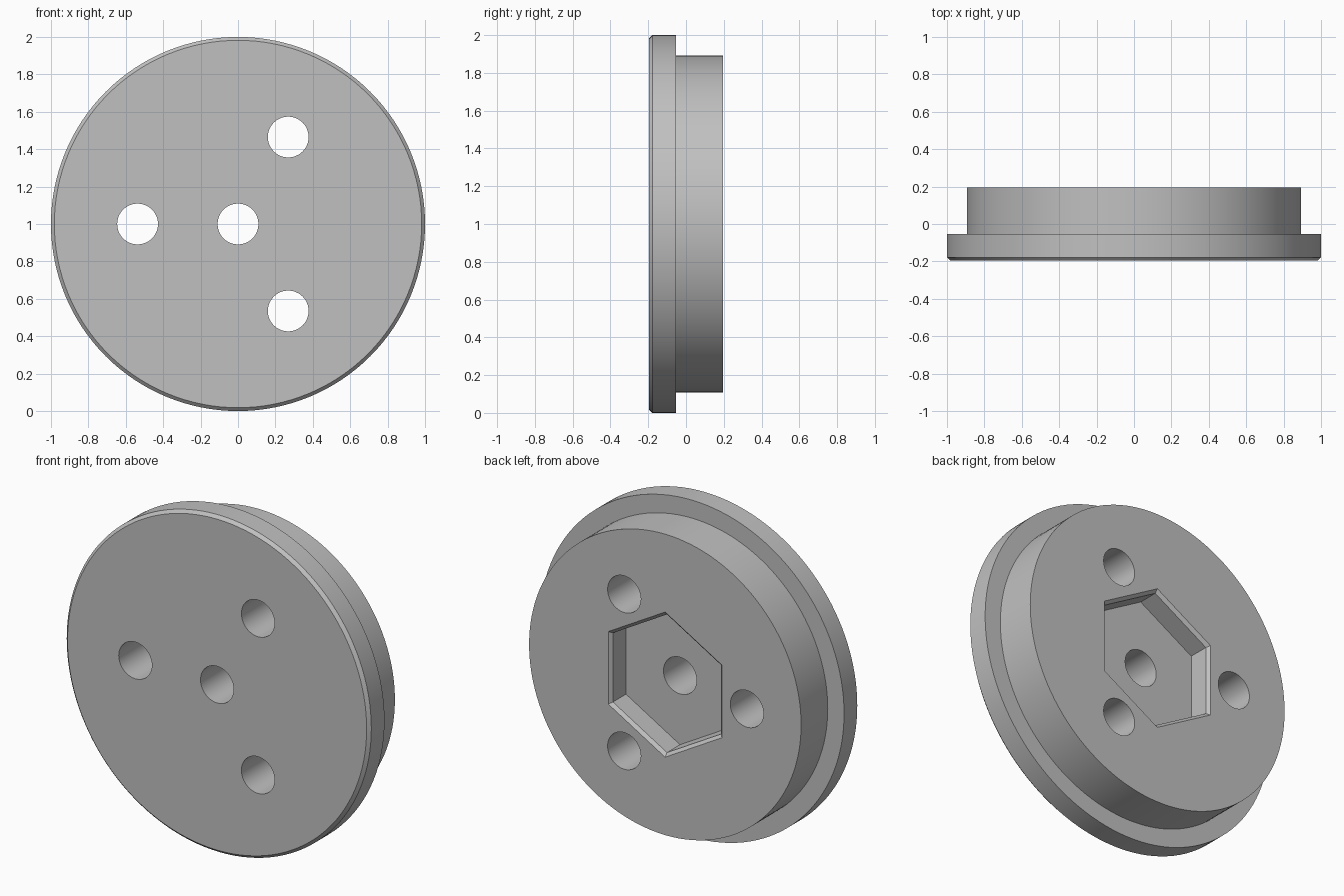
import bpy
import bmesh
from math import cos, sin, pi, radians

cube = bpy.data.objects.get("Cube")
if cube:
    bpy.data.objects.remove(cube, do_unlink=True)

grey = bpy.data.materials.new("plain grey")
grey.use_nodes = True
colour = (0.53, 0.53, 0.53, 1)
grey.diffuse_color = colour
grey.node_tree.nodes["Principled BSDF"].inputs["Base Color"].default_value = colour


def turned(name, rings, sides, x=0, z=1):
    """Closed solid along y, lofted through (y, radius) rings."""
    bm = bmesh.new()
    loops = []
    for y, r in rings:
        angles = [pi / 2 + 2 * pi * i / sides for i in range(sides)]
        loops.append([bm.verts.new((x + r * cos(a), y, z + r * sin(a))) for a in angles])
    for a, b in zip(loops, loops[1:]):
        for i in range(sides):
            j = (i + 1) % sides
            bm.faces.new((a[i], a[j], b[j], b[i]))
    bm.faces.new(loops[0])
    bm.faces.new(loops[-1])
    bmesh.ops.recalc_face_normals(bm, faces=bm.faces)
    mesh = bpy.data.meshes.new(name)
    bm.to_mesh(mesh)
    bm.free()
    mesh.materials.append(grey)
    obj = bpy.data.objects.new(name, mesh)
    bpy.context.collection.objects.link(obj)
    return obj


FRONT, STEP, BACK = -0.196, -0.054, 0.196
CHAMFER = 0.018

# Flanged disc with a chamfered front rim
disc = turned("flanged_disc", [
    (FRONT, 1 - CHAMFER), (FRONT + CHAMFER, 1), (STEP, 1), (STEP, 0.893), (BACK, 0.893),
], 128)

# Hexagonal pocket with a chamfered mouth
hexagon = 0.355 / cos(pi / 6)
flare = CHAMFER / cos(pi / 6)
cutters = [turned("pocket_cutter", [
    (BACK - 0.14, hexagon), (BACK - CHAMFER, hexagon),
    (BACK, hexagon + flare), (BACK + 0.1, hexagon + flare),
], 6)]

# Centre hole and three holes around it
centres = [(0, 1)]
for angle in (60, 180, 300):
    a = radians(angle)
    centres.append((0.537 * cos(a), 1 + 0.537 * sin(a)))
for x, z in centres:
    cutters.append(turned("hole_cutter", [(-0.4, 0.109), (0.4, 0.109)], 48, x, z))

bpy.context.view_layer.objects.active = disc
disc.select_set(True)
for cutter in cutters:
    cutter.hide_render = True
    cut = disc.modifiers.new("cut", 'BOOLEAN')
    cut.operation = 'DIFFERENCE'
    cut.solver = 'EXACT'
    cut.object = cutter
    bpy.ops.object.modifier_apply(modifier=cut.name)
    bpy.data.objects.remove(cutter, do_unlink=True)

bpy.ops.object.shade_smooth_by_angle(angle=radians(30))
